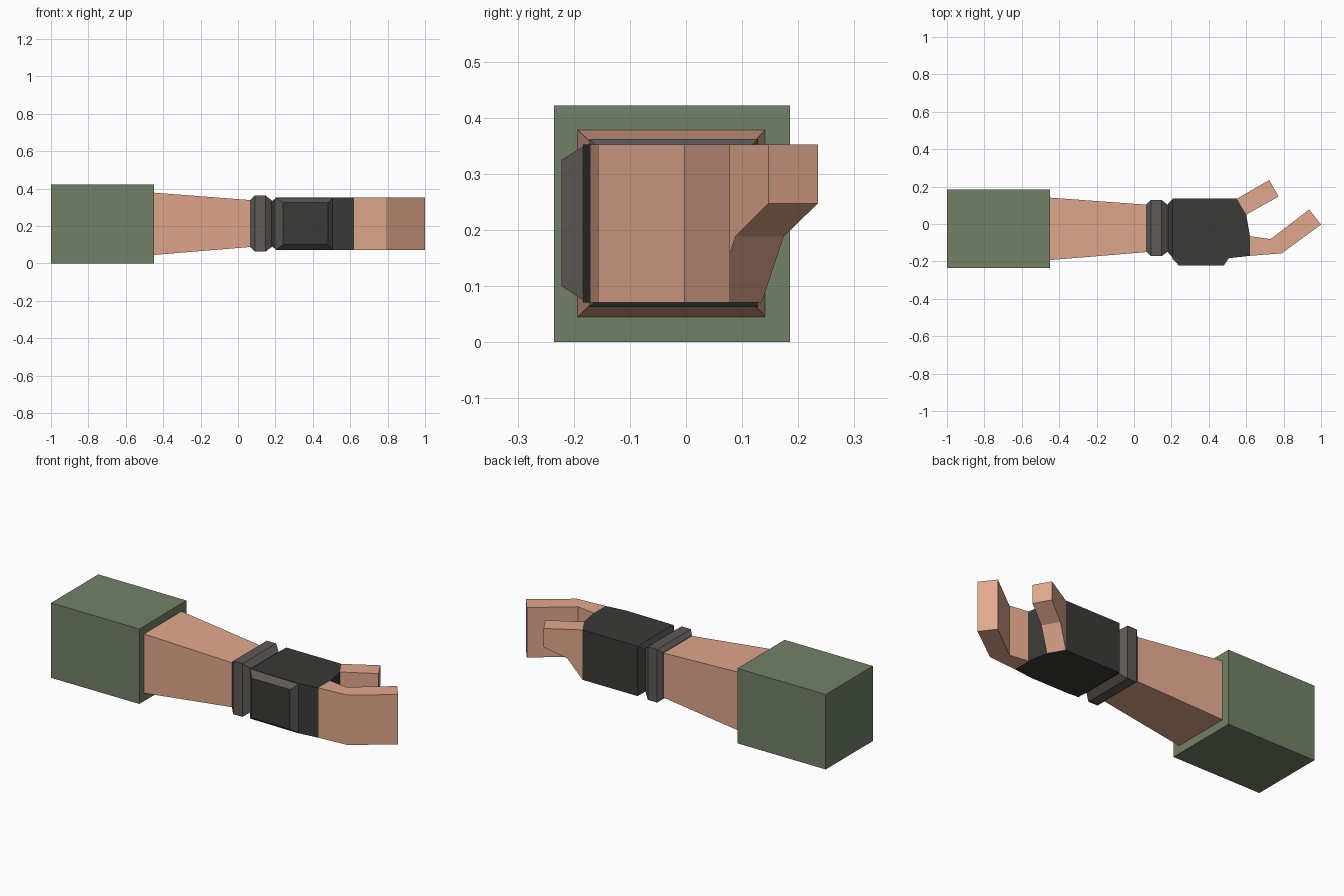
import bpy, bmesh

if "Cube" in bpy.data.objects:
    bpy.data.objects.remove(bpy.data.objects["Cube"])


def material(name, rgb):
    m = bpy.data.materials.new(name)
    m.diffuse_color = (*rgb, 1)
    m.use_nodes = True
    m.node_tree.nodes["Principled BSDF"].inputs["Base Color"].default_value = m.diffuse_color
    return m


GREEN = material("sleeve_green", (0.17, 0.22, 0.14))
SKIN = material("skin", (0.75, 0.39, 0.27))
DARK = material("glove_dark", (0.042, 0.042, 0.04))
GREY = material("trim_grey", (0.115, 0.10, 0.095))


def loft(name, sections, mat, end_mat=None):
    """Bridge upright four-cornered sections: (x, y) side a, (x, y) side b, bottom, top."""
    bm = bmesh.new()
    rings = []
    for (ax, ay), (bx, by), z0, z1 in sections:
        corners = [(ax, ay, z0), (bx, by, z0), (bx, by, z1), (ax, ay, z1)]
        rings.append([bm.verts.new(c) for c in corners])
    bm.faces.new(rings[0])
    for r, s in zip(rings, rings[1:]):
        for i in range(4):
            j = (i + 1) % 4
            bm.faces.new((r[i], r[j], s[j], s[i]))
    end = bm.faces.new(rings[-1])
    if end_mat:
        end.material_index = 1
    bmesh.ops.remove_doubles(bm, verts=bm.verts, dist=1e-5)
    bmesh.ops.recalc_face_normals(bm, faces=bm.faces)
    mesh = bpy.data.meshes.new(name)
    bm.to_mesh(mesh)
    bm.free()
    mesh.materials.append(mat)
    if end_mat:
        mesh.materials.append(end_mat)
    obj = bpy.data.objects.new(name, mesh)
    bpy.context.collection.objects.link(obj)
    return obj


def across(x, y0, y1, z0, z1):
    """Section square to the arm's length."""
    return (x, y0), (x, y1), z0, z1


# Sleeve and tapering forearm
loft("sleeve", [across(-1, -0.235, 0.185, 0, 0.422),
                across(-0.45, -0.235, 0.185, 0, 0.422)], GREEN)
loft("forearm", [across(-0.45, -0.193, 0.141, 0.045, 0.378),
                 across(0.07, -0.15, 0.103, 0.088, 0.338)], SKIN)

# Chamfered wrist cuff
loft("wrist_cuff", [across(0.068, -0.15, 0.106, 0.085, 0.341),
                    across(0.09, -0.172, 0.128, 0.063, 0.362),
                    across(0.148, -0.172, 0.128, 0.063, 0.362),
                    across(0.183, -0.145, 0.1, 0.09, 0.335)], GREY)

# Glove over the palm
Z0, Z1 = 0.071, 0.352
loft("glove", [across(0.18, -0.15, 0.105, 0.092, 0.332),
               across(0.207, -0.18, 0.135, Z0, Z1),
               ((0.5, -0.184), (0.55, 0.135), Z0, Z1),
               ((0.5, -0.184), (0.60, 0.05), Z0, Z1),
               ((0.62, -0.17), (0.62, -0.065), Z0, Z1)], DARK)

# Raised pad on the back of the hand
loft("knuckle_pad", [((0.2, -0.178), (0.51, -0.178), Z0, Z1),
                     ((0.24, -0.222), (0.48, -0.222), 0.1, 0.325)], GREY, DARK)

# Joined, bent fingers
loft("fingers", [((0.62, -0.17), (0.62, -0.065), Z0, Z1),
                 ((0.79, -0.157), (0.73, -0.081), Z0, Z1),
                 ((1.0, -0.003), (0.937, 0.078), Z0, Z1)], SKIN)

# Thumb, underside rising in two slopes
thumb = []
for t, bottom in ((0, Z0), (0.39, 0.188), (1, 0.247)):
    thumb.append(((0.60 + 0.173 * t, 0.05 + 0.097 * t),
                  (0.55 + 0.173 * t, 0.135 + 0.1 * t), bottom, Z1))
loft("thumb", thumb, SKIN)
